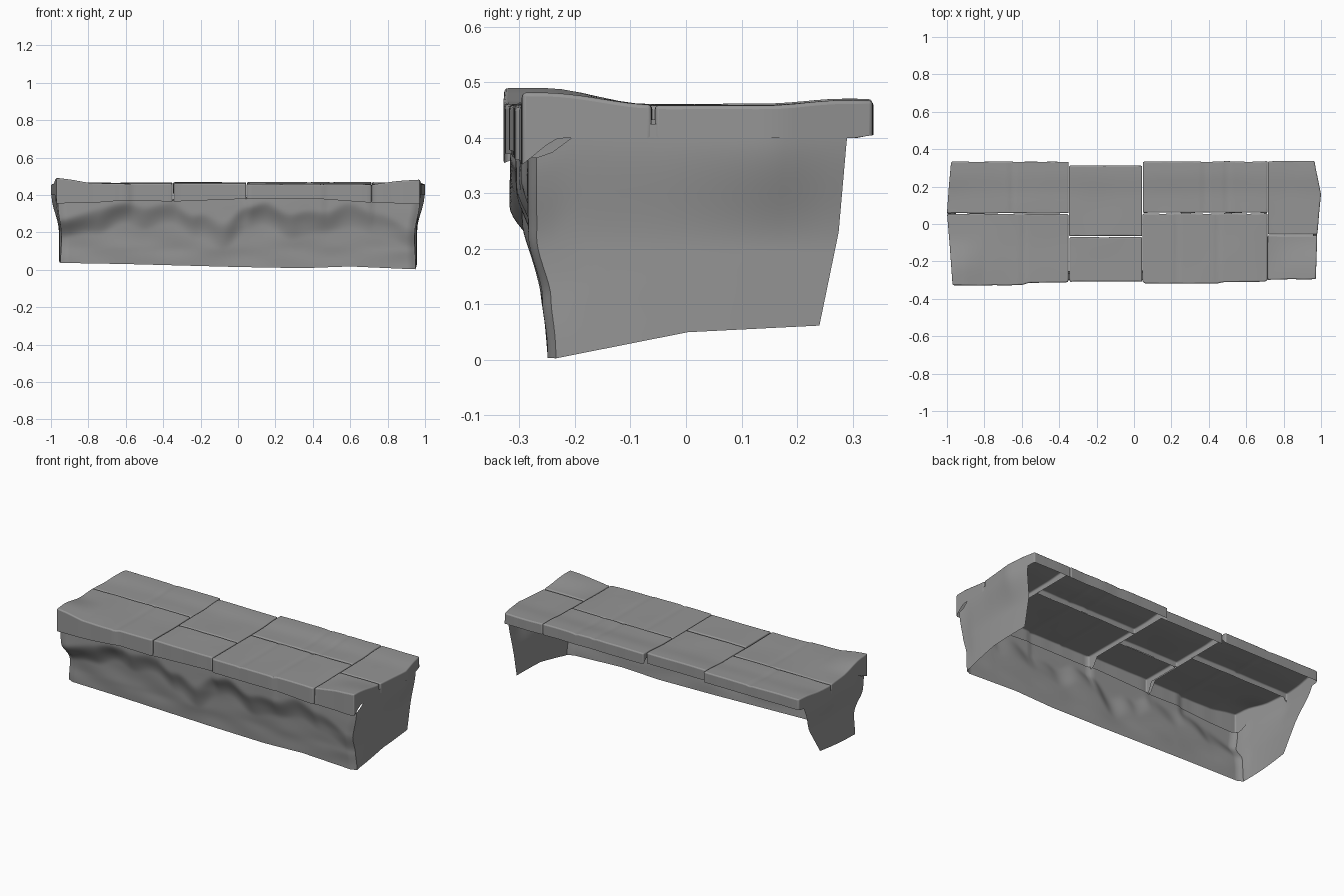
import bpy, bmesh, math
from mathutils import Vector, noise

if "Cube" in bpy.data.objects:
    bpy.data.objects.remove(bpy.data.objects["Cube"])

STONE = bpy.data.materials.new("stone")
STONE.diffuse_color = (.3, .3, .3, 1)
STONE.use_nodes = True
STONE.node_tree.nodes["Principled BSDF"].inputs["Base Color"].default_value = STONE.diffuse_color


def smooth(t):
    t = min(1, max(0, t))
    return t * t * (3 - 2 * t)


def interp(pts, x, ease=lambda t: t):
    if x <= pts[0][0]:
        return pts[0][1]
    for (a, p), (b, q) in zip(pts, pts[1:]):
        if x <= b:
            return p + (q - p) * ease((x - a) / (b - a))
    return pts[-1][1]


def sheet(name, nu, nv, func, bevel=0, angle=40):
    """Grid surface: func(i, j) gives each point."""
    bm = bmesh.new()
    g = [[bm.verts.new(func(i, j)) for j in range(nv)] for i in range(nu)]
    for i in range(nu - 1):
        for j in range(nv - 1):
            bm.faces.new((g[i][j], g[i + 1][j], g[i + 1][j + 1], g[i][j + 1]))
    bmesh.ops.remove_doubles(bm, verts=bm.verts, dist=0.0003)
    me = bpy.data.meshes.new(name)
    bm.to_mesh(me)
    bm.free()
    me.materials.append(STONE)
    ob = bpy.data.objects.new(name, me)
    bpy.context.collection.objects.link(ob)
    if bevel:
        m = ob.modifiers.new("worn_edges", 'BEVEL')
        m.width, m.segments, m.limit_method = bevel, 3, 'ANGLE'
        m.angle_limit = math.radians(50)
    bpy.ops.object.select_all(action='DESELECT')
    ob.select_set(True)
    bpy.context.view_layer.objects.active = ob
    bpy.ops.object.shade_smooth_by_angle(angle=math.radians(angle))
    return ob


# Measured outlines
LEFT = [(-.33, -.97), (-.12, -.985), (.06, -1.0), (.2, -.99), (.33, -.978)]
RIGHT = [(-.3, .972), (-.06, .98), (.06, .99), (.16, 1.0), (.33, .965)]
LIP = [(-.97, .355), (-.75, .36), (-.6, .372), (-.35, .365), (0, .378),
       (.45, .378), (.7, .36), (.97, .352)]
RISE = [(-.96, .03), (-.9, .023), (-.8, .006), (-.6, 0), (.65, 0), (.72, -.004), (.85, .013), (.97, .022)]
FOLD = [(-.95, .25), (-.75, .29), (-.6, .33), (-.5, .3), (-.35, .335), (-.22, .27), (-.08, .21),
        (.05, .29), (.15, .32), (.3, .26), (.45, .28), (.6, .31), (.75, .27), (.94, .2)]
BASE = [(-.95, .037), (-.6, .031), (0, .015), (.35, .009), (.6, .018), (.94, .003)]
FRONT = [(-.6, -.328), (-.56, -.314), (-.36, -.312), (-.33, -.307), (.04, -.307), (.06, -.318),
         (.45, -.318), (.47, -.312), (.7, -.308), (.73, -.298), (.97, -.295)]


def top_z(x, y):
    return (.46 + interp(RISE, x) * smooth((-.06 - y) / .2) + .008 * smooth((y - .15) / .13)
            + .003 * noise.noise(Vector((x * 5, y * 5, 1))))


# Paving slabs (x0, x1, y0, y1, shallow seams): open-bottomed, with lips on outer edges
SLABS = [
    (-1, -.349, .057, .333, [-.65]), (-.347, .044, -.064, .312, []),
    (.048, .714, .06, .334, [.38, .5]), (.716, 1, -.056, .337, []),
    (-1, -.351, -.33, .054, [-.59]), (-.344, .044, -.307, -.07, []),
    (.046, .713, -.318, .056, [.23, .45]), (.715, 1, -.295, -.062, [])]


def slab(k, x0, x1, y0, y1, seams):
    nx, ny = (46 if seams else 20), 14

    def point(i, j):
        u = min(1, max(0, (i - 1) / (nx - 3)))
        v = min(1, max(0, (j - 1) / (ny - 3)))
        y = y0 + (y1 - y0) * v
        a = interp(LEFT, y) if x0 == -1 else x0
        b = interp(RIGHT, y) if x1 == 1 else x1
        x = a + (b - a) * u
        front = interp(FRONT, x) if y0 < -.2 else y0
        y = front + (y1 - front) * v
        # slightly uneven outer edges
        if v in (0, 1):
            y += .003 * noise.noise(Vector((x * 9, y * 3, k)))
        dip = sum(math.exp(-((x - s) / .012) ** 2) for s in seams)
        z = top_z(x, y) + (k % 3 - 1) * .001 - .004 * dip
        if i in (0, nx - 1) or j in (0, ny - 1):
            z = .432
            if v == 0 and y0 < -.2:
                z = interp(LIP, x)
            elif v == 1 and y1 > .2:
                z = .405
            elif (u == 0 and x0 == -1) or (u == 1 and x1 == 1):
                z = .4 if y0 > -.2 else .36 + .04 * smooth(v / .3)
            # ends of the inner joints run down to meet the lips
            elif y0 < -.2 and v < .1:
                z = .38
        return x, y, z

    sheet("paving_slab_%d" % (k + 1), nx, ny, point, bevel=.007)


for k, s in enumerate(SLABS):
    slab(k, *s)


# Front wall with chiselled folds beneath the lip
NU, NV = 121, 31


def front_point(i, j):
    s, t = 2 * i / (NU - 1) - 1, j / (NV - 1)
    x0 = s * .95
    base, lip = interp(BASE, x0), interp(LIP, x0) + .012
    z = base + (lip - base) * t
    flare = .95 + (.022 if s > 0 else .014) * smooth((z - .2) / .17) - .006 * smooth(1 - abs(z - .16) / .14)
    x = s * flare
    n = noise.noise(Vector((x * 6, z * 5, 7)))
    fold = smooth((z - interp(FOLD, x, smooth) + .09 + .03 * n) / .13)
    y = -.249 - .012 * z / .2 * (1 - fold)
    y += (interp(FRONT, x) + .011 - y) * fold
    y += .012 * noise.noise(Vector((x * 4, z * 9, 3))) * (1 - t) * min(1, t * 4)
    y += .015 * smooth((abs(s) - .965) / .035)
    return x, y, z


sheet("front_wall", NU, NV, front_point, angle=60)


# End walls, open towards the back; front column shared with the front wall
def end_wall(name, side, back_edge):
    n = 21
    edge = RIGHT if side > 0 else LEFT

    def point(i, j):
        v, t = i / (n - 1), j / (NV - 1)
        fx, fy, fz = front_point(NU - 1 if side > 0 else 0, j)
        f0 = front_point(NU - 1 if side > 0 else 0, 0)[2]
        base = interp([(0, f0), (.5, .05), (1, .062)], v)
        top = .365 + .06 * smooth(v / .2)
        z = fz if i == 0 else base + (top - base) * t
        y = fy + (interp(back_edge, z) - fy) * v
        x = side * (.95 + .008 * math.sin(v * math.pi))
        x += (interp(edge, y) - side * .002 - x) * smooth((z - .2) / .2)
        return fx + (x - fx) * smooth(v / .15), y, z

    sheet(name, n, NV, point, angle=60)


end_wall("left_end_wall", -1, [(.06, .09), (.23, .2), (.4, .29), (.425, .3)])
end_wall("right_end_wall", 1, [(.06, .24), (.23, .275), (.4, .29), (.425, .3)])
